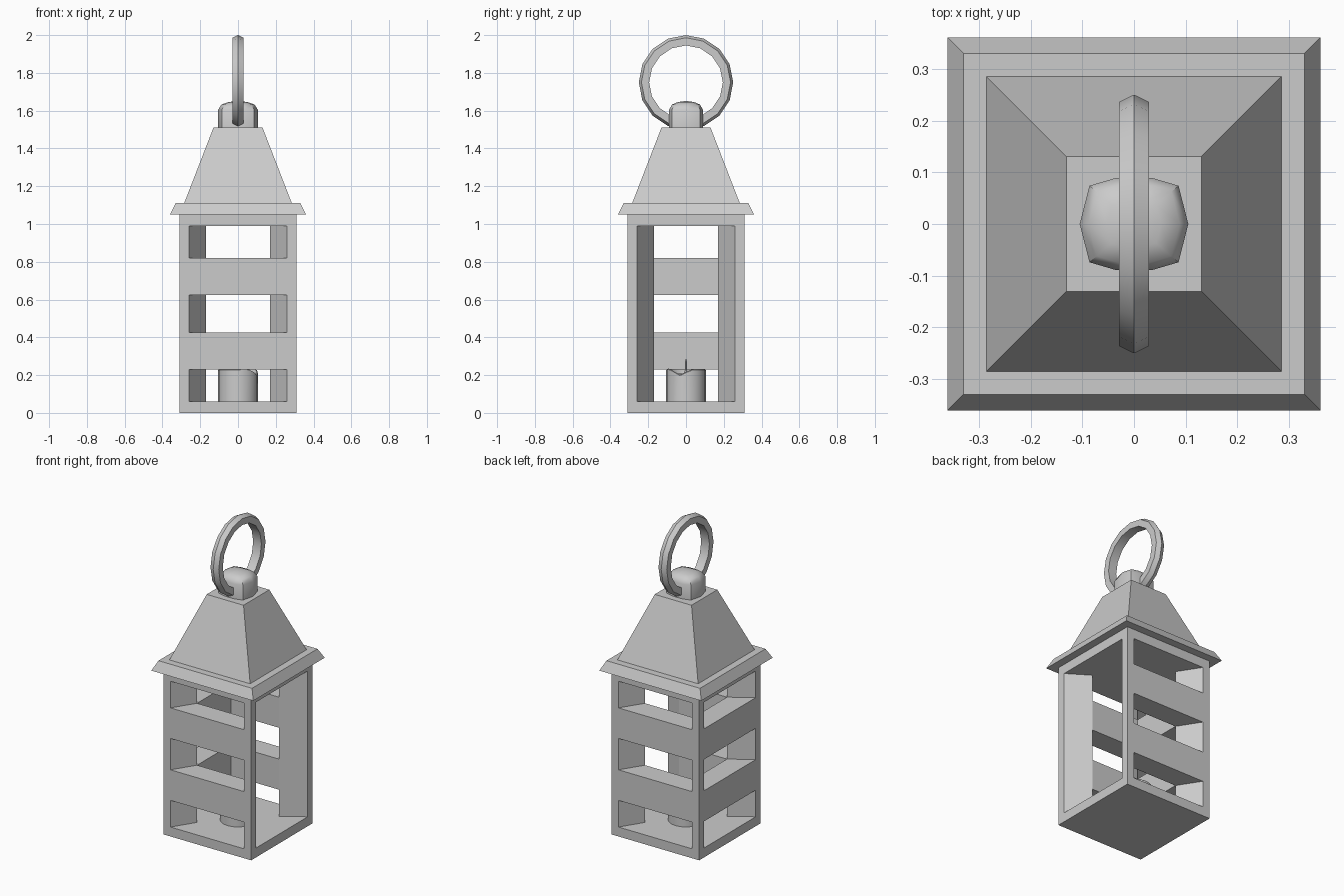
import bpy, bmesh, math
from math import sin, cos, pi, tau

if "Cube" in bpy.data.objects:
    bpy.data.objects.remove(bpy.data.objects["Cube"])


def loft(name, rings, closed=False, smooth=False):
    """Join equal-sized point rings with quads; cap the ends unless closed."""
    bm = bmesh.new()
    vs = [[bm.verts.new(p) for p in r] for r in rings]
    n = len(vs[0])
    pairs = list(zip(vs, vs[1:])) + ([(vs[-1], vs[0])] if closed else [])
    for a, b in pairs:
        for i in range(n):
            j = (i + 1) % n
            bm.faces.new((a[i], a[j], b[j], b[i]))
    if not closed:
        bm.faces.new(vs[0])
        bm.faces.new(vs[-1])
    bmesh.ops.recalc_face_normals(bm, faces=bm.faces)
    me = bpy.data.meshes.new(name)
    bm.to_mesh(me)
    bm.free()
    ob = bpy.data.objects.new(name, me)
    bpy.context.collection.objects.link(ob)
    if smooth:
        bpy.ops.object.select_all(action='DESELECT')
        ob.select_set(True)
        bpy.context.view_layer.objects.active = ob
        bpy.ops.object.shade_smooth_by_angle(angle=math.radians(40))
    return ob


def square(h, z):
    return [(-h, -h, z), (h, -h, z), (h, h, z), (-h, h, z)]


def prism(name, plan, z0, z1, turn=0):
    """Extrude a plan outline upward after quarter turns about z."""
    c, s = round(cos(turn * pi / 2)), round(sin(turn * pi / 2))
    pts = [(x * c - y * s, x * s + y * c) for x, y in plan]
    return loft(name, [[(x, y, z) for x, y in pts] for z in (z0, z1)])


def circle(r, z, n):
    return [(r * cos(tau * i / n), r * sin(tau * i / n), z) for i in range(n)]


# Lantern body: floor, ceiling and kite-shaped corner posts
loft("floor", [square(.31, 0), square(.31, .06)])
loft("ceiling", [square(.31, .99), square(.31, 1.05)])
post = [(-.31, -.31), (-.26, -.31), (-.17, -.17), (-.31, -.26)]
for k in range(4):
    prism(f"corner_post_{k + 1}", post, .06, .99, k)

# Slats on front, back and left; the right side is open
slat = [(-.26, -.31), (.26, -.31), (.17, -.17), (-.17, -.17)]
for side, k in (("front", 0), ("back", 2), ("left", 3)):
    for level, z0, z1 in (("lower", .23, .425), ("upper", .625, .82)):
        prism(f"{side}_{level}_slat", slat, z0, z1, k)

# Eave and tapering roof
loft("roof", [square(.36, 1.05), square(.33, 1.11), square(.285, 1.11), square(.13, 1.51)])

# Rounded knob
quarter = [(.105, 0), (.086, .074), (.035, .089)]
plan = (quarter + [(-x, y) for x, y in quarter[::-1]]
        + [(-x, -y) for x, y in quarter[1:]] + [(x, -y) for x, y in quarter[:0:-1]])
levels = [(1.505, 1), (1.605, 1), (1.632, .84), (1.645, .5), (1.65, .15)]
loft("knob", [[(x * s, y * s, z) for x, y in plan] for z, s in levels], smooth=True)

# Hanging ring with a ridged outer edge
section = [(.25, 0), (.236, .029), (.195, .029), (.195, -.029), (.236, -.029)]
loft("hanging_ring", [[(x, r * cos(a), 1.75 + r * sin(a)) for r, x in section]
                      for a in (tau * i / 16 for i in range(16))], closed=True, smooth=True)


# Melted candle: uneven rim with a dip towards the open side
def rim(r, lift):
    pts = []
    for x, y, _ in circle(r, 0, 20):
        dip = .03 * math.exp(-((y + .03) / .035) ** 2) if x > 0 else 0
        pts.append((x, y, .232 - .08 * min(0, y + .05) * (x > 0) - dip + lift))
    return pts


loft("candle", [circle(.105, .06, 20), rim(.105, -.005), rim(.098, 0), rim(.085, -.005),
                circle(.07, .208, 20), circle(.02, .203, 20)], smooth=True)
loft("wick", [circle(.008, .2, 6), circle(.007, .27, 6), circle(.002, .285, 6)])
